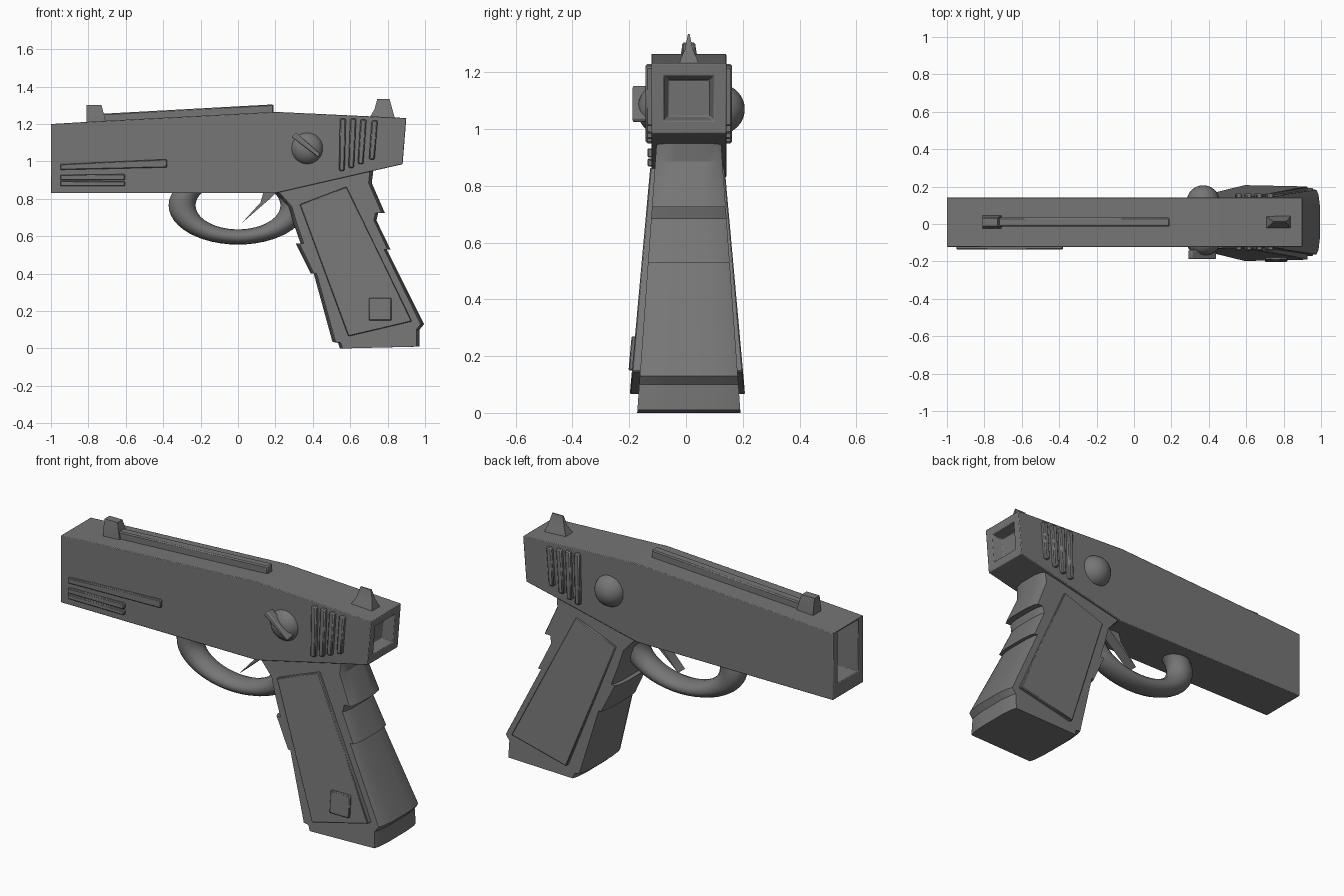
import bpy, bmesh, math
from mathutils import Vector

if "Cube" in bpy.data.objects:
    bpy.data.objects.remove(bpy.data.objects["Cube"])

CY = 0.01  # centre plane of the pistol

grey = bpy.data.materials.new("gunmetal_grey")
grey.diffuse_color = (0.18, 0.18, 0.18, 1)
grey.use_nodes = True
grey.node_tree.nodes["Principled BSDF"].inputs["Base Color"].default_value = grey.diffuse_color


def finish(name, bm, bevel=0.0, segs=2, angle=40):
    bmesh.ops.recalc_face_normals(bm, faces=bm.faces)
    me = bpy.data.meshes.new(name)
    bm.to_mesh(me)
    bm.free()
    ob = bpy.data.objects.new(name, me)
    bpy.context.collection.objects.link(ob)
    me.materials.append(grey)
    if bevel:
        m = ob.modifiers.new("bevel", 'BEVEL')
        m.width, m.segments, m.limit_method = bevel, segs, 'ANGLE'
        m.angle_limit = math.radians(30)
    bpy.context.view_layer.objects.active = ob
    ob.select_set(True)
    bpy.ops.object.shade_smooth_by_angle(angle=math.radians(angle))
    ob.select_set(False)
    return ob


def loft(pts, layers):
    """Skin an x-z profile through several layers; each maps (x, z) to a point."""
    bm = bmesh.new()
    rings = [[bm.verts.new(f(x, z)) for x, z in pts] for f in layers]
    n = len(pts)
    for a, b in zip(rings, rings[1:]):
        for i in range(n):
            j = (i + 1) % n
            bm.faces.new((a[i], a[j], b[j], b[i]))
    bm.faces.new(rings[0])
    bm.faces.new(rings[-1])
    return bm


def prism(pts, y0, y1):
    return loft(pts, [lambda x, z: (x, y0, z), lambda x, z: (x, y1, z)])


# Slide body with a recess in the muzzle and in the rear face
bm = prism([(-1, 0.83), (-1, 1.2), (-0.75, 1.215), (0.2, 1.265), (0.9, 1.232),
            (0.88, 0.985), (0.68, 0.94), (0.2, 0.83)], -0.122, 0.142)
bmesh.ops.recalc_face_normals(bm, faces=bm.faces)
ends = [(min(bm.faces, key=lambda f: f.calc_center_median().x), 0.06, 0.2, 0.0, 0.035),
        (max(bm.faces, key=lambda f: f.calc_center_median().x), 0.062, -0.06, 0.022, 0.0)]
for face, rim, depth, taper, lift in ends:
    bmesh.ops.inset_region(bm, faces=[face], thickness=rim)
    bmesh.ops.translate(bm, verts=face.verts, vec=(0, 0, lift))
    bmesh.ops.inset_region(bm, faces=[face], thickness=max(taper, 0.004))
    bmesh.ops.translate(bm, verts=face.verts, vec=(depth, 0, 0))
finish("slide_body", bm, 0.018)

# Grip: widens downwards, rounded front and back edges, stepped straps
grip = [(0.2, 0.835), (0.27, 0.76), (0.3, 0.66), (0.335, 0.56), (0.31, 0.56),
        (0.39, 0.4), (0.405, 0.4), (0.505, 0.035), (0.535, 0.03), (0.545, 0.0),
        (0.97, 0.01), (0.97, 0.1), (0.995, 0.13), (0.795, 0.53), (0.815, 0.53),
        (0.74, 0.685), (0.75, 0.725), (0.785, 0.725), (0.715, 0.885),
        (0.725, 0.96), (0.5, 0.92)]


def grip_layer(s, shrink):
    def f(x, z):
        xc = 0.76 - 0.32 * z
        return (xc + (x - xc) * shrink, CY + s * (0.182 - 0.072 * z), z)
    return f


finish("grip", loft(grip, [grip_layer(s, k) for s, k in
       [(-1, 0.93), (-0.85, 0.97), (-0.45, 1), (0.45, 1), (0.85, 0.97), (1, 0.93)]]), angle=30)


# Plates that follow the slope of the grip side
def plate(name, pts, side, out):
    bm = loft(pts, [lambda x, z: (x, CY * 0.5 + side * (0.165 - 0.08 * z), z),
                    lambda x, z: (x, CY * 0.5 + side * (0.205 - 0.09 * z + out), z)])
    finish(name, bm, 0.004, 1)


panel = [(0.33, 0.77), (0.58, 0.865), (0.93, 0.145), (0.59, 0.065)]
for side, tag in ((-1, "front"), (1, "back")):
    plate("grip_panel_" + tag, panel, side, 0.004)
plate("grip_badge", [(0.7, 0.15), (0.82, 0.15), (0.82, 0.27), (0.7, 0.27)], -1, 0.016)

# Slanted cocking ribs on both sides
for side, tag in ((-1, "front"), (1, "back")):
    for i, (xt, xb, zt, zb) in enumerate([(0.545, 0.54, 1.23, 0.95), (0.6, 0.59, 1.23, 0.965),
                                          (0.655, 0.64, 1.225, 0.985), (0.715, 0.7, 1.22, 1.01)]):
        y0, y1 = CY + side * 0.1, CY + side * 0.152
        finish(f"rib_{tag}_{i}", prism([(xb, zb), (xb + 0.03, zb), (xt + 0.032, zt), (xt, zt)], y0, y1),
               0.006, 1)

# Raised bars near the muzzle, front side only
for i, pts in enumerate([[(-0.95, 0.955), (-0.38, 0.968), (-0.38, 1.012), (-0.95, 0.985)],
                         [(-0.95, 0.9), (-0.605, 0.9), (-0.605, 0.932), (-0.95, 0.928)],
                         [(-0.95, 0.868), (-0.605, 0.868), (-0.605, 0.893), (-0.95, 0.896)]]):
    finish(f"side_bar_{i}", prism(pts, -0.136, -0.1), 0.004, 1)

# Top rail
finish("top_rail", prism([(-0.78, 1.2), (0.19, 1.25), (0.19, 1.305), (-0.78, 1.252)],
                         CY - 0.024, CY + 0.024), 0.006, 1)


# Sights: stacked rectangles narrowing upwards
def sight(name, levels):
    bm = bmesh.new()
    rings = []
    for z, x0, x1, w in levels:
        rings.append([bm.verts.new((x, CY + y, z)) for x, y in
                      ((x0, -w), (x1, -w), (x1, w), (x0, w))])
    for a, b in zip(rings, rings[1:]):
        for i in range(4):
            j = (i + 1) % 4
            bm.faces.new((a[i], a[j], b[j], b[i]))
    bm.faces.new(rings[0])
    bm.faces.new(rings[-1])
    finish(name, bm, angle=25)


sight("front_sight", [(1.19, -0.81, -0.705, 0.036), (1.225, -0.81, -0.71, 0.035), (1.302, -0.81, -0.73, 0.022)])
sight("rear_sight", [(1.22, 0.7, 0.84, 0.036), (1.245, 0.71, 0.835, 0.03),
                     (1.28, 0.73, 0.825, 0.014), (1.335, 0.745, 0.81, 0.003)])

# Trigger guard: flattened ring
bm = bmesh.new()
N, M = 48, 16
ring = []
for i in range(N):
    a = 2 * math.pi * i / N
    ring.append([])
    for j in range(M):
        b = 2 * math.pi * j / M
        r = 0.299 + 0.072 * math.cos(b)
        ring[i].append(bm.verts.new((r * math.cos(a), CY + 0.065 * math.sin(b),
                                     0.765 + 0.565 * r * math.sin(a))))
for i in range(N):
    for j in range(M):
        p, q = ring[i], ring[(i + 1) % N]
        k = (j + 1) % M
        bm.faces.new((p[j], q[j], q[k], p[k]))
finish("trigger_guard", bm)

# Trigger
finish("trigger", prism([(0.02, 0.67), (0.12, 0.78), (0.14, 0.85), (0.22, 0.85), (0.17, 0.8)],
                        CY - 0.03, CY + 0.03))

# Pivot domes on both sides
for tag, y, depth in (("front", -0.1, 0.07), ("back", 0.12, 0.087)):
    bm = bmesh.new()
    bmesh.ops.create_uvsphere(bm, u_segments=32, v_segments=16, radius=0.088)
    bmesh.ops.scale(bm, vec=(1, depth / 0.088, 1), verts=bm.verts)
    bmesh.ops.translate(bm, vec=(0.37, y, 1.07), verts=bm.verts)
    finish("pivot_dome_" + tag, bm)

# Safety lever across the front dome
finish("safety_lever", prism([(0.288, 1.13), (0.31, 1.155), (0.44, 1.04), (0.43, 1.022)],
                             -0.14, -0.188), 0.006, 2)
